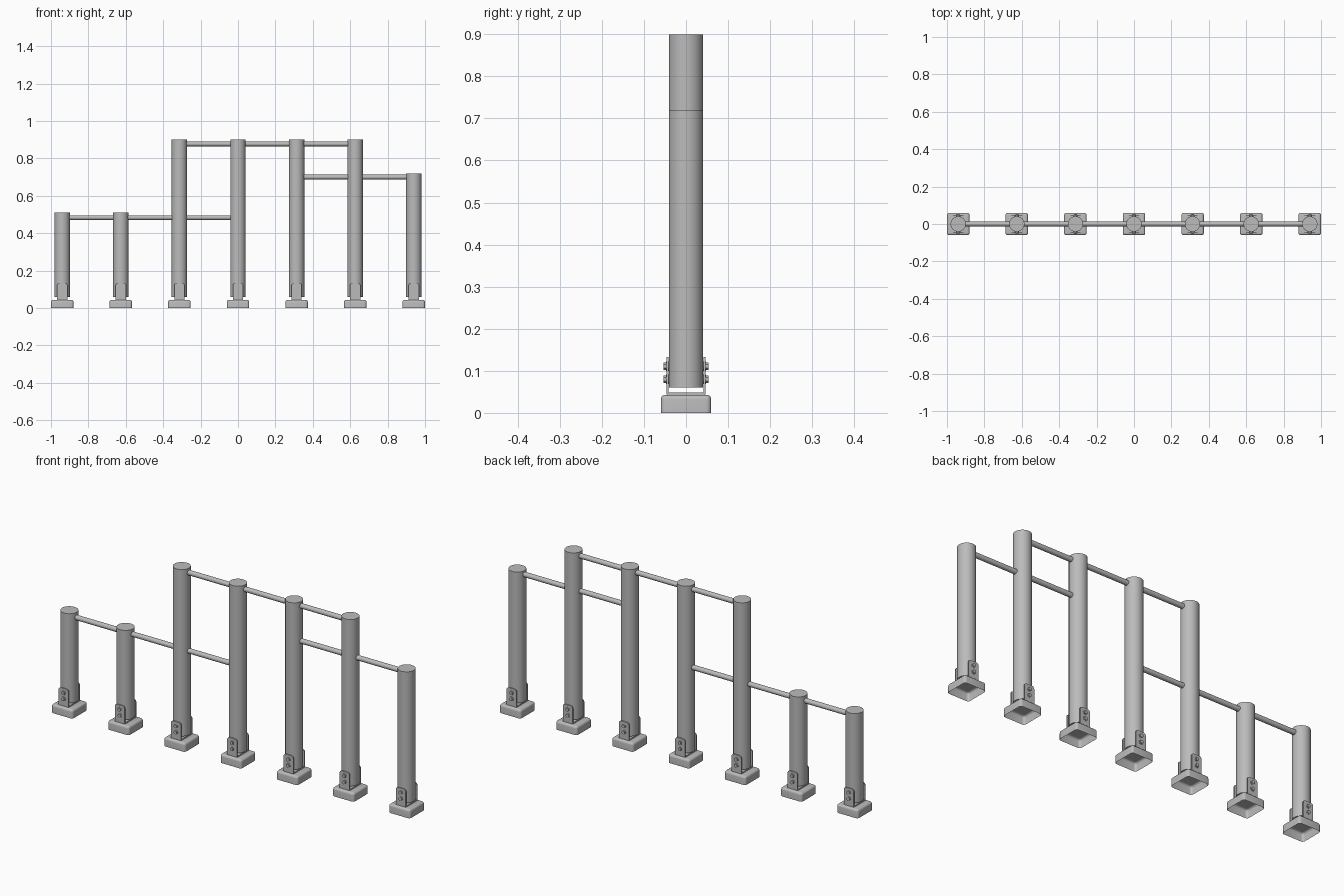
import bpy, bmesh, math
from mathutils import Matrix, Vector

cube = bpy.data.objects.get("Cube")
if cube:
    bpy.data.objects.remove(cube, do_unlink=True)


def make_material(name, value):
    mat = bpy.data.materials.new(name)
    mat.use_nodes = True
    color = (value, value, value, 1)
    mat.diffuse_color = color
    mat.node_tree.nodes["Principled BSDF"].inputs["Base Color"].default_value = color
    return mat


GREY = make_material("steel grey", 0.5)


def finish(bm, name, angle=35):
    bmesh.ops.recalc_face_normals(bm, faces=bm.faces)
    mesh = bpy.data.meshes.new(name)
    bm.to_mesh(mesh)
    bm.free()
    mesh.materials.append(GREY)
    obj = bpy.data.objects.new(name, mesh)
    bpy.context.collection.objects.link(obj)
    bpy.ops.object.select_all(action="DESELECT")
    obj.select_set(True)
    bpy.context.view_layer.objects.active = obj
    bpy.ops.object.shade_smooth_by_angle(angle=math.radians(angle))
    return obj


def rod(bm, start, end, radius, sides):
    """Capped cylinder between two points."""
    start, end = Vector(start), Vector(end)
    axis = end - start
    turn = axis.to_track_quat("Z", "Y").to_matrix().to_4x4()
    bmesh.ops.create_cone(bm, cap_ends=True, segments=sides, radius1=radius, radius2=radius,
                          depth=axis.length, matrix=Matrix.Translation((start + end) / 2) @ turn)


def box(bm, center, size):
    place = Matrix.Translation(center) @ Matrix.Diagonal((*size, 1))
    return bmesh.ops.create_cube(bm, size=1, matrix=place)["verts"]


def edges_of(verts):
    return {e for v in verts for e in v.link_edges}


def foot(x):
    """Rounded cover, open underneath."""
    bm = bmesh.new()
    verts = box(bm, (x, 0, 0.0215), (0.12, 0.12, 0.043))
    upright = [e for e in edges_of(verts) if abs(e.verts[0].co.z - e.verts[1].co.z) > 0.01]
    bmesh.ops.bevel(bm, geom=upright, offset=0.012, segments=4, profile=0.5, affect="EDGES")
    rim = [e for e in bm.edges if min(v.co.z for v in e.verts) > 0.04]
    bmesh.ops.bevel(bm, geom=rim, offset=0.011, segments=4, profile=0.5, affect="EDGES")
    bottom = [f for f in bm.faces if max(v.co.z for v in f.verts) < 0.001]
    bmesh.ops.delete(bm, geom=bottom, context="FACES")
    finish(bm, "foot_cover")


def bracket(x):
    """U-shaped holder: a floor strip and two upright plates with rounded tops."""
    bm = bmesh.new()
    box(bm, (x, 0, 0.046), (0.055, 0.088, 0.006))
    for side in (-1, 1):
        verts = box(bm, (x, side * 0.044, 0.0885), (0.055, 0.005, 0.089))
        corners = [e for e in edges_of(verts)
                   if min(v.co.z for v in e.verts) > 0.13
                   and abs(e.verts[0].co.y - e.verts[1].co.y) > 0.001]
        bmesh.ops.bevel(bm, geom=corners, offset=0.013, segments=5, profile=0.5, affect="EDGES")
    finish(bm, "bracket")


def bolts(x):
    bm = bmesh.new()
    for side in (-1, 1):
        for z in (0.08, 0.111):
            rod(bm, (x, side * 0.04, z), (x, side * 0.048, z), 0.011, 16)
            rod(bm, (x, side * 0.046, z), (x, side * 0.053, z), 0.009, 6)
    finish(bm, "bracket_bolts")


# Seven posts, each on a foot with a bolted bracket
SPACING = 0.3133
heights = [0.51, 0.51, 0.9, 0.9, 0.9, 0.9, 0.72]
post_x = [(i - 3) * SPACING for i in range(len(heights))]
for x, top in zip(post_x, heights):
    bm = bmesh.new()
    rod(bm, (x, 0, 0.06), (x, 0, top), 0.041, 32)
    finish(bm, "post")
    foot(x)
    bracket(x)
    bolts(x)

# Horizontal bars running between posts
for name, first, last, z in (("low_bar", 0, 3, 0.483), ("high_bar", 2, 5, 0.877), ("middle_bar", 4, 6, 0.7)):
    bm = bmesh.new()
    rod(bm, (post_x[first], 0, z), (post_x[last], 0, z), 0.0125, 16)
    finish(bm, name)
